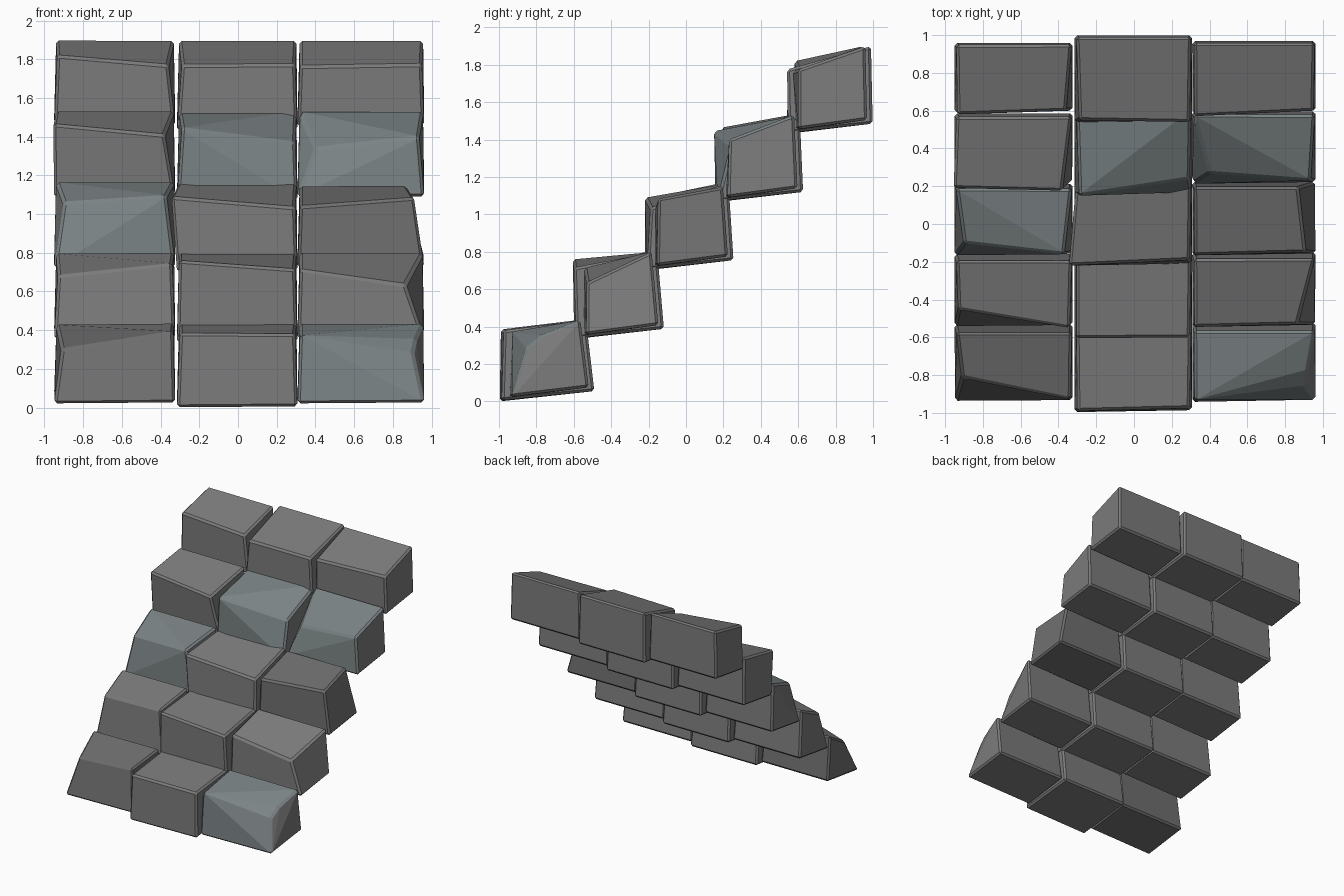
import bpy, bmesh, math
from mathutils import Vector

if "Cube" in bpy.data.objects:
    bpy.data.objects.remove(bpy.data.objects["Cube"])

def material(name, rgb):
    m = bpy.data.materials.new(name)
    m.diffuse_color = (*rgb, 1)
    m.use_nodes = True
    m.node_tree.nodes["Principled BSDF"].inputs["Base Color"].default_value = m.diffuse_color
    return m

GREY = material("stone_grey", (0.20, 0.20, 0.20))
DARK = material("stone_dark", (0.16, 0.16, 0.16))
TEAL = material("stone_teal", (0.20, 0.23, 0.235))

# Columns: left x, right x, front y, back y of the lowest stone, bottom z offset
COLUMNS = {
    "left": (-0.95, -0.325, -0.942, -0.53, 0.02),
    "middle": (-0.315, 0.307, -0.996, -0.49, 0.0),
    "right": (0.308, 0.962, -0.942, -0.52, 0.02),
}
BOTTOMS = [0.0, 0.333, 0.70, 1.065, 1.43]

# Worn front top corners of every block: left corner, right corner, colour
WORN = {
    "left": [
        ((-0.91, -0.81, 0.30), (-0.335, -0.93, 0.395), DARK),
        ((-0.93, -0.45, 0.68), (-0.34, -0.55, 0.745), GREY),
        ((-0.90, -0.10, 1.06), (-0.37, -0.16, 1.095), TEAL),
        ((-0.955, 0.19, 1.465), (-0.38, 0.175, 1.41), GREY),
        ((-0.935, 0.58, 1.82), (-0.36, 0.60, 1.77), GREY),
    ],
    "middle": [
        ((-0.30, -0.99, 0.385), (0.295, -0.975, 0.38), GREY),
        ((-0.305, -0.605, 0.76), (0.295, -0.60, 0.715), GREY),
        ((-0.345, -0.22, 1.09), (0.295, -0.19, 1.035), GREY),
        ((-0.29, 0.15, 1.445), (0.295, 0.24, 1.37), TEAL),
        ((-0.29, 0.55, 1.77), (0.295, 0.54, 1.775), GREY),
    ],
    "right": [
        ((0.32, -0.93, 0.375), (0.905, -0.855, 0.285), TEAL),
        ((0.32, -0.545, 0.715), (0.865, -0.53, 0.635), GREY),
        ((0.32, -0.165, 1.04), (0.91, -0.15, 1.085), DARK),
        ((0.40, 0.27, 1.34), (0.935, 0.23, 1.40), TEAL),
        ((0.32, 0.57, 1.765), (0.95, 0.60, 1.775), GREY),
    ],
}
# Corner order: bottom front L/R, bottom back L/R, top back L/R, top front L/R
QUADS = [(0, 2, 3, 1), (2, 4, 5, 3), (4, 6, 7, 5),
         (6, 0, 1, 7), (0, 6, 4, 2), (1, 3, 5, 7)]

def block(name, corners, mat):
    """Stone from eight corners, with chamfered edges; chipped ones are a hull."""
    bm = bmesh.new()
    vs = [bm.verts.new(c) for c in corners]
    if mat is TEAL:
        bmesh.ops.convex_hull(bm, input=vs)
        bmesh.ops.dissolve_limit(bm, angle_limit=math.radians(9),
                                 verts=bm.verts[:], edges=bm.edges[:])
    else:
        for q in QUADS:
            bm.faces.new([vs[i] for i in q])
    bmesh.ops.recalc_face_normals(bm, faces=bm.faces[:])
    sharp = [e for e in bm.edges if e.calc_face_angle(0) > math.radians(35)]
    bmesh.ops.bevel(bm, geom=sharp, offset=0.014, segments=1, profile=0.5,
                    affect='EDGES', clamp_overlap=True)
    # the colour lies only on the weathered front and top
    bm.normal_update()
    for f in bm.faces:
        worn = f.normal.z > 0.3 or (f.normal.y < -0.5 and f.normal.z > -0.5)
        f.material_index = 1 if mat is TEAL and worn else 0
    me = bpy.data.meshes.new(name)
    bm.to_mesh(me)
    bm.free()
    me.materials.append(GREY if mat is TEAL else mat)
    if mat is TEAL:
        me.materials.append(TEAL)
    ob = bpy.data.objects.new(name, me)
    bpy.context.collection.objects.link(ob)

# Five steps of three tilted stones each
for side, (x0, x1, y, back, z) in COLUMNS.items():
    for r, (front_l, front_r, mat) in enumerate(WORN[side]):
        yf = y + r * 0.378 + (0.02 if r else 0)
        zf = z + BOTTOMS[r]
        yb, zb = back + r * 0.372, zf + 0.055
        yt, zt = yb - 0.045 + 0.009 * r, 0.435 + r * 0.366
        top_right = x1 - 0.005
        if side == "right" and r == 2:      # broken side of the third step
            top_right, zt = 0.87, zt - 0.02
        corners = [
            (x0, yf, zf), (x1, yf + 0.01, zf + 0.005),
            (x0, yb, zb), (x1, yb, zb),
            (x0 + 0.01, yt, zt), (top_right, yt, zt),
            front_l, front_r,
        ]
        if side == "right" and r == 0:      # extra facet of the chipped corner
            corners.append((0.92, -0.77, 0.355))
        block(f"step_{r + 1}_{side}_stone", [Vector(c) for c in corners], mat)
